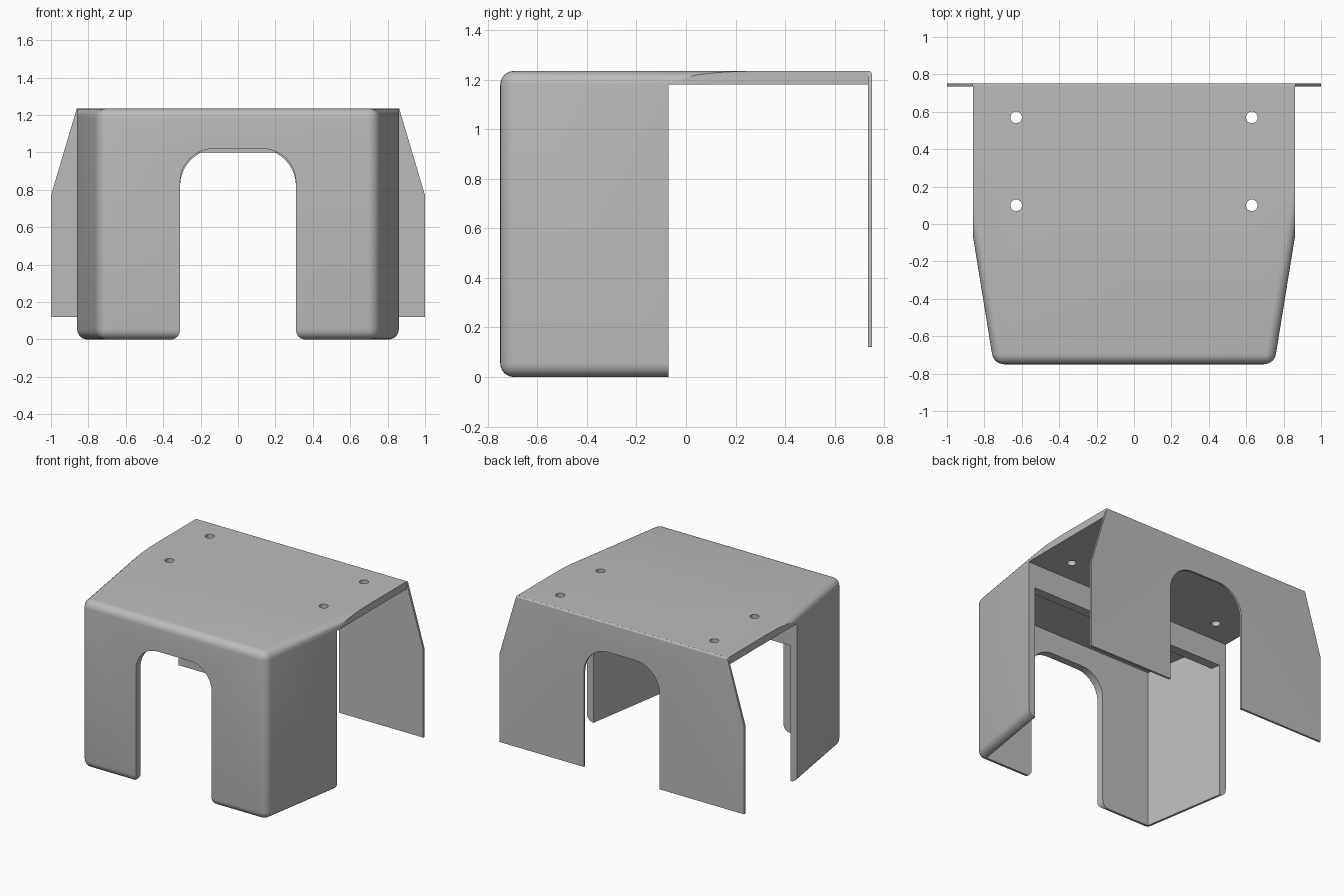
import bpy, bmesh
from math import cos, sin, pi

if bpy.data.objects.get("Cube"):
    bpy.data.objects.remove(bpy.data.objects["Cube"], do_unlink=True)

TOP, WALL, SPLIT = 1.235, 0.055, -0.07   # height, shell thickness, rear end of the side walls

grey = bpy.data.materials.new("plain grey")
grey.use_nodes = True
grey.diffuse_color = (0.5, 0.5, 0.5, 1)
grey.node_tree.nodes["Principled BSDF"].inputs["Base Color"].default_value = (0.5, 0.5, 0.5, 1)


def prism(name, outline, axis, lo, hi, round_edge=None, radius=0.055):
    """Extrude a 2D outline along y or z, optionally rounding chosen edges."""
    bm = bmesh.new()
    place = (lambda a, b, t: (a, t, b)) if axis == "y" else (lambda a, b, t: (a, b, t))
    face = bm.faces.new([bm.verts.new(place(a, b, lo)) for a, b in outline])
    new = bmesh.ops.extrude_face_region(bm, geom=[face])["geom"]
    for v in new:
        if isinstance(v, bmesh.types.BMVert):
            v.co["xyz".index(axis)] = hi
    bmesh.ops.recalc_face_normals(bm, faces=bm.faces)
    if round_edge:
        bmesh.ops.bevel(bm, geom=[e for e in bm.edges if round_edge(e)], offset=radius,
                        segments=6, profile=0.5, affect="EDGES")
        bmesh.ops.recalc_face_normals(bm, faces=bm.faces)
    mesh = bpy.data.meshes.new(name)
    bm.to_mesh(mesh)
    bm.free()
    mesh.materials.append(grey)
    obj = bpy.data.objects.new(name, mesh)
    bpy.context.collection.objects.link(obj)
    return obj


def box(name, x, y0, y1, z0, z1):
    return prism(name, [(-x, y0), (x, y0), (x, y1), (-x, y1)], "z", z0, z1)


def combine(obj, tool, operation="DIFFERENCE"):
    """Apply a boolean and discard its tool."""
    mod = obj.modifiers.new("cut", "BOOLEAN")
    mod.operation, mod.solver, mod.object = operation, "EXACT", tool
    bpy.context.view_layer.objects.active = obj
    bpy.ops.object.modifier_apply(modifier=mod.name)
    bpy.data.objects.remove(tool, do_unlink=True)


def arc(cx, cz, r, start, end, n=10):
    return [(cx + r * cos(start + (end - start) * i / n),
             cz + r * sin(start + (end - start) * i / n)) for i in range(n + 1)]


def mirrored(half):
    """Close a right-hand half profile with its mirror image."""
    return half + [(-x, z) for x, z in reversed(half)]


def arch(r):
    return arc(0.31 - r, 1.02 - r, r, 0, pi / 2)


def side_x(y):
    """Half width of the tapering side at depth y."""
    return 0.75 + 0.162 * (y + 0.75)


def taper(inset, y0, y1):
    return mirrored([(side_x(y0) - inset, y0), (side_x(y1) - inset, y1)])


# Hood: rounded tapering block trimmed to straight sides at the rear
hood = prism("hood", taper(0, -0.75, 1), "z", 0, TOP,
             lambda e: any(v.co.y < 0 for v in e.verts))
combine(hood, box("trim", 0.862, -1, 0.74, -1, 2), "INTERSECT")

# Hollow front and open rear beneath the top plate
combine(hood, prism("cavity", taper(WALL, -0.75 + WALL, 0.1), "z", -0.5, TOP - WALL))
combine(hood, box("rear_space", 1.2, SPLIT, 1, -0.4, TOP - WALL))

# Front arch with rounded feet
feet = [(0.36, -0.1)] + arc(0.36, 0.05, 0.05, 1.5 * pi, pi, 6)
combine(hood, prism("front_arch", mirrored(feet + arch(0.18)), "y", -1, -0.5))

# Four mounting holes
for x in (-0.63, 0.63):
    for y in (0.1, 0.57):
        combine(hood, prism("hole", arc(x, y, 0.031, 0, 2 * pi, 24)[:-1], "z", 1, 1.5))

# Cross rail beneath the top plate
rail = box("cross_rail", 0.82, SPLIT - 0.07, SPLIT, 1.0, TOP - WALL + 0.01)

# Back plate with sloping shoulders, an arch and a softened top edge
plate = [(0.862, TOP), (1, 0.77), (1, 0.12), (0.31, 0.12)] + arch(0.2)
back = prism("back_plate", mirrored(plate), "y", 0.734, 0.75,
             lambda e: all(v.co.z > 1.2 and v.co.y > 0.74 for v in e.verts), 0.012)

for obj in (hood, rail, back):
    bpy.ops.object.select_all(action="DESELECT")
    obj.select_set(True)
    bpy.context.view_layer.objects.active = obj
    bpy.ops.object.shade_smooth_by_angle(angle=0.5)
